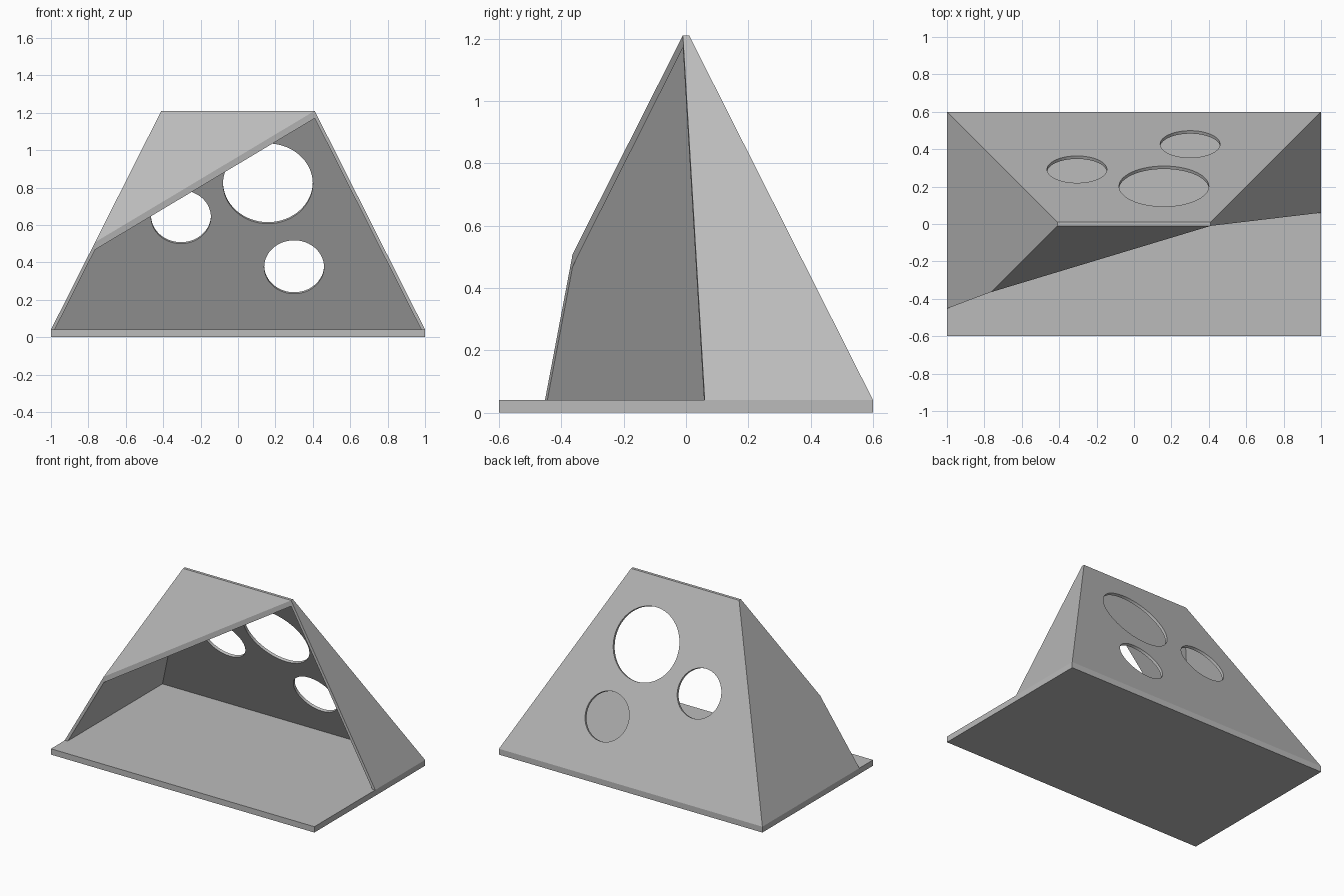
import bpy, math
from mathutils import Vector

cube = bpy.data.objects.get("Cube")
if cube:
    bpy.data.objects.remove(cube, do_unlink=True)

FLOOR, TOP, WALL = 0.04, 1.21, 0.04     # wall measured vertically
HALF_X, HALF_Y = 1.0, 0.6
RIDGE_X, RIDGE_Y = 0.41, 0.01

grey = bpy.data.materials.new("light_grey")
grey.use_nodes = True
colour = (0.5, 0.5, 0.5, 1)
grey.diffuse_color = colour
grey.node_tree.nodes["Principled BSDF"].inputs["Base Color"].default_value = colour


def loft(name, lower, upper):
    """Solid between two matching rings of points."""
    n = len(lower)
    faces = [tuple(reversed(range(n))), tuple(range(n, 2 * n))]
    faces += [(i, (i + 1) % n, n + (i + 1) % n, n + i) for i in range(n)]
    mesh = bpy.data.meshes.new(name)
    mesh.from_pydata(lower + upper, [], faces)
    mesh.materials.append(grey)
    obj = bpy.data.objects.new(name, mesh)
    bpy.context.collection.objects.link(obj)
    return obj


def rect(x, y, z):
    return [(-x, -y, z), (x, -y, z), (x, y, z), (-x, y, z)]


def boolean(target, cutter, operation):
    mod = target.modifiers.new(cutter.name, "BOOLEAN")
    mod.object, mod.operation, mod.solver = cutter, operation, "EXACT"
    bpy.context.view_layer.objects.active = target
    bpy.ops.object.modifier_apply(modifier=mod.name)
    bpy.data.objects.remove(cutter, do_unlink=True)


# Base plate
loft("base_plate", rect(HALF_X, HALF_Y, 0), rect(HALF_X, HALF_Y, FLOOR))

# Hollow tent-shaped shell: the cavity is the same solid, lowered
shell = loft("tent_shell", rect(HALF_X, HALF_Y, FLOOR), rect(RIDGE_X, RIDGE_Y, TOP))
cavity = loft("cavity", rect(HALF_X, HALF_Y, FLOOR - WALL),
              rect(RIDGE_X, RIDGE_Y, TOP - WALL))
boolean(shell, cavity, "DIFFERENCE")

# Slanted front opening: keep only what lies behind this plan outline
plan = [(-1.1, -0.49), (-0.77, -0.366), (RIDGE_X, -RIDGE_Y), (1.1, 0.072),
        (1.1, 0.8), (-1.1, 0.8)]
keep = loft("kept_region", [(x, y, -0.5) for x, y in plan],
            [(x, y, 1.5) for x, y in plan])
boolean(shell, keep, "INTERSECT")

# Round holes drilled square to the back panel
slope = (TOP - FLOOR) / (HALF_Y - RIDGE_Y)
normal = Vector((0, slope, 1)).normalized()
for x, y, radius in [(0.16, 0.202, 0.24), (0.30, 0.427, 0.16), (-0.305, 0.292, 0.16)]:
    centre = Vector((x, y, TOP - (y - RIDGE_Y) * slope))
    bpy.ops.mesh.primitive_cylinder_add(
        vertices=64, radius=radius, depth=0.1, location=centre,
        rotation=normal.to_track_quat("Z", "Y").to_euler())
    drill = bpy.context.object
    drill.data.materials.append(grey)
    boolean(shell, drill, "DIFFERENCE")

# Smooth hole rims, crisp panel edges
bpy.ops.object.select_all(action="DESELECT")
shell.select_set(True)
bpy.context.view_layer.objects.active = shell
bpy.ops.object.shade_smooth_by_angle(angle=math.radians(20))
